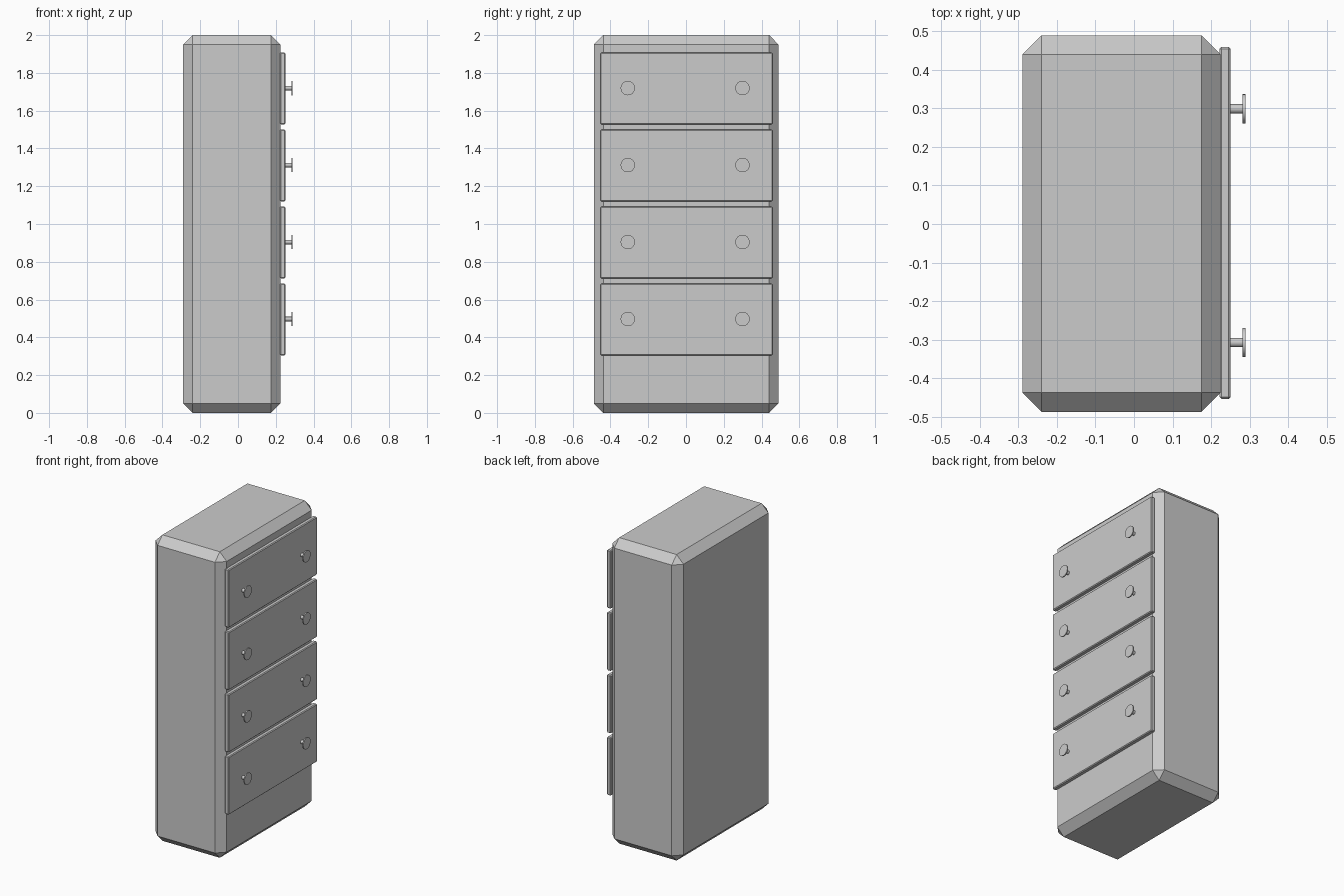
import bpy
from math import radians

if "Cube" in bpy.data.objects:
    bpy.data.objects.remove(bpy.data.objects["Cube"])


def box(name, lo, hi, bevel):
    """Box between two corners with a flat chamfer on every edge."""
    size = [b - a for a, b in zip(lo, hi)]
    mid = [(a + b) / 2 for a, b in zip(lo, hi)]
    bpy.ops.mesh.primitive_cube_add(size=1, location=mid)
    ob = bpy.context.object
    ob.name = name
    ob.scale = size
    bpy.ops.object.transform_apply(location=False, rotation=False, scale=True)
    mod = ob.modifiers.new("chamfer", 'BEVEL')
    mod.width = bevel
    mod.segments = 1
    return ob


def rod(name, x0, x1, y, z, radius):
    """Cylinder running along x."""
    bpy.ops.mesh.primitive_cylinder_add(
        vertices=32, radius=radius, depth=x1 - x0,
        location=((x0 + x1) / 2, y, z), rotation=(0, radians(90), 0))
    ob = bpy.context.object
    ob.name = name
    bpy.ops.object.shade_smooth_by_angle(angle=radians(30))
    return ob


# Chamfered cabinet body
box("cabinet_body", (-0.29, -0.488, 0), (0.225, 0.49, 2), 0.05)

# Four drawer fronts, each with two knobs
for i in range(4):
    z = 0.495 + i * 0.4075
    box(f"drawer_front_{i + 1}", (0.222, -0.454, z - 0.19),
        (0.251, 0.46, z + 0.19), 0.005)
    for side, y in (("left", -0.308), ("right", 0.299)):
        rod(f"knob_stem_{side}_{i + 1}", 0.249, 0.284, y, z + 0.002, 0.012)
        rod(f"knob_disc_{side}_{i + 1}", 0.282, 0.289, y, z + 0.002, 0.038)
